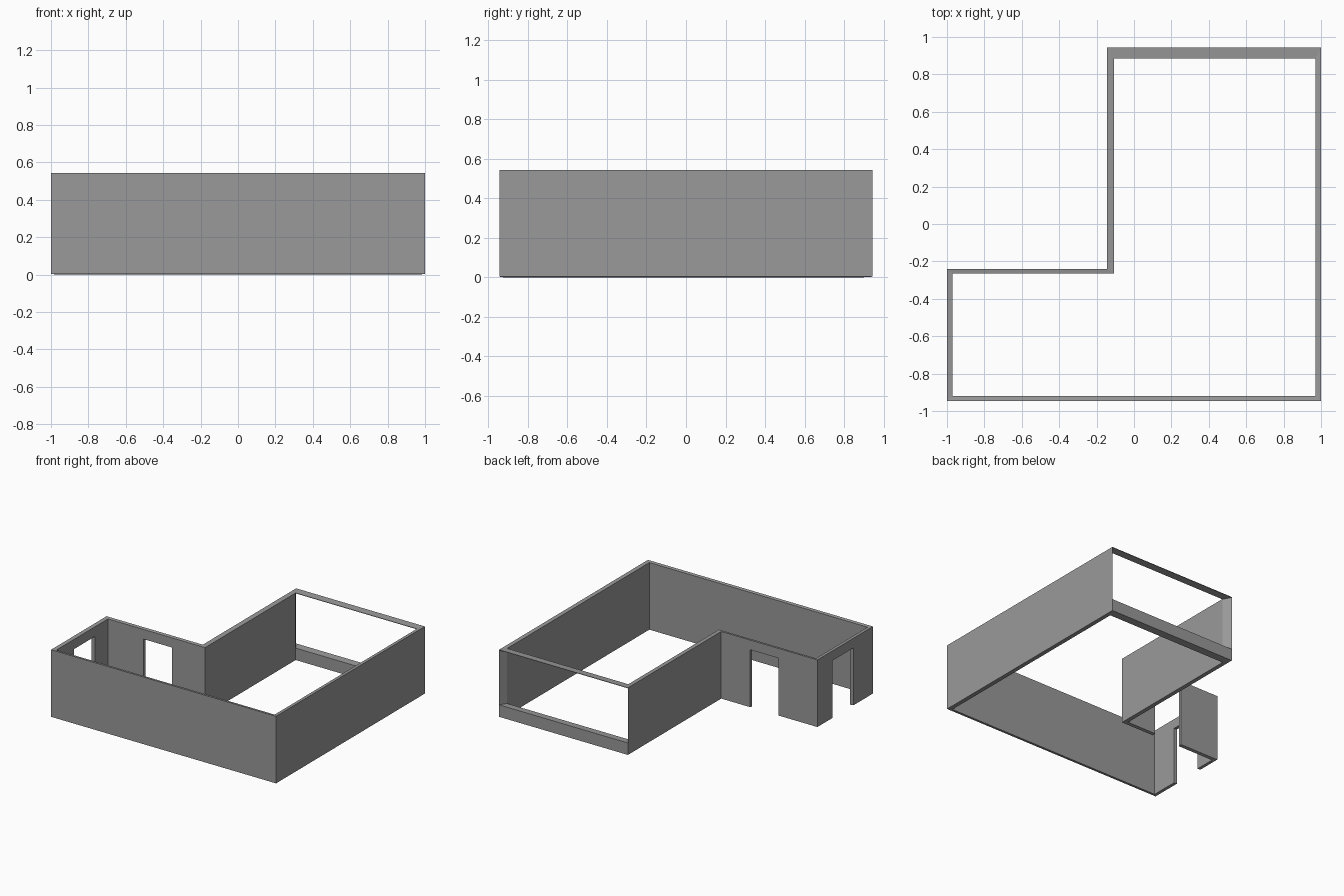
import bpy, bmesh, math

if "Cube" in bpy.data.objects:
    bpy.data.objects.remove(bpy.data.objects["Cube"])

# Wall stations, counter-clockwise: outer point, inner point, opening type of the span that follows
STATIONS = [
    ((1.0, -0.945), (0.97, -0.92), "solid"),       # right wall
    ((1.0, 0.945), (0.97, 0.885), "window"),       # back wall, wide opening
    ((-0.145, 0.945), (-0.107, 0.885), "solid"),   # wall beside the notch
    ((-0.145, -0.24), (-0.107, -0.265), "solid"),  # notch wall with doorway
    ((-0.403, -0.24), (-0.403, -0.265), "door"),
    ((-0.653, -0.24), (-0.653, -0.265), "solid"),
    ((-1.0, -0.24), (-0.97, -0.265), "solid"),     # left wall with doorway
    ((-1.0, -0.432), (-0.97, -0.432), "door"),
    ((-1.0, -0.70), (-0.97, -0.70), "solid"),
    ((-1.0, -0.945), (-0.97, -0.92), "solid"),     # front wall
]
LEVELS = [0.004, 0.10, 0.465, 0.539, 0.543]        # floor, sill, door head, beam, top
DROP = 0.004                                       # inner edges sit slightly lower
FILLED = {"solid": {0, 1, 2, 3}, "window": {0, 3}, "door": {2, 3}}

n, m = len(STATIONS), len(LEVELS)
bm = bmesh.new()
outer = [[bm.verts.new((*s[0], z)) for z in LEVELS] for s in STATIONS]
inner = [[bm.verts.new((*s[1], z - DROP)) for z in LEVELS] for s in STATIONS]


def is_filled(i, k):
    return k in FILLED[STATIONS[i % n][2]]


# Skin every filled cell, closing its sides only where they meet an opening
for i in range(n):
    j = (i + 1) % n
    for k in range(m - 1):
        if not is_filled(i, k):
            continue
        o, p, q, r = outer[i], outer[j], inner[i], inner[j]
        bm.faces.new((o[k], p[k], p[k + 1], o[k + 1]))
        bm.faces.new((r[k], q[k], q[k + 1], r[k + 1]))
        if not is_filled(i, k - 1):
            bm.faces.new((o[k], q[k], r[k], p[k]))
        if not is_filled(i, k + 1):
            bm.faces.new((o[k + 1], p[k + 1], r[k + 1], q[k + 1]))
        if not is_filled(i - 1, k):
            bm.faces.new((o[k], o[k + 1], q[k + 1], q[k]))
        if not is_filled(i + 1, k):
            bm.faces.new((p[k], r[k], r[k + 1], p[k + 1]))

# Merge the coplanar cells into clean flat walls
bmesh.ops.dissolve_limit(bm, angle_limit=math.radians(1), verts=bm.verts, edges=bm.edges)
bmesh.ops.delete(bm, geom=[v for v in bm.verts if not v.link_faces], context='VERTS')
bmesh.ops.recalc_face_normals(bm, faces=bm.faces)
mesh = bpy.data.meshes.new("room_walls")
bm.to_mesh(mesh)
bm.free()
bpy.context.collection.objects.link(bpy.data.objects.new("room_walls", mesh))

# Dark grey wall finish
finish = bpy.data.materials.new("dark_grey")
finish.diffuse_color = (0.32, 0.32, 0.32, 1)
finish.use_nodes = True
finish.node_tree.nodes["Principled BSDF"].inputs["Base Color"].default_value = finish.diffuse_color
mesh.materials.append(finish)
